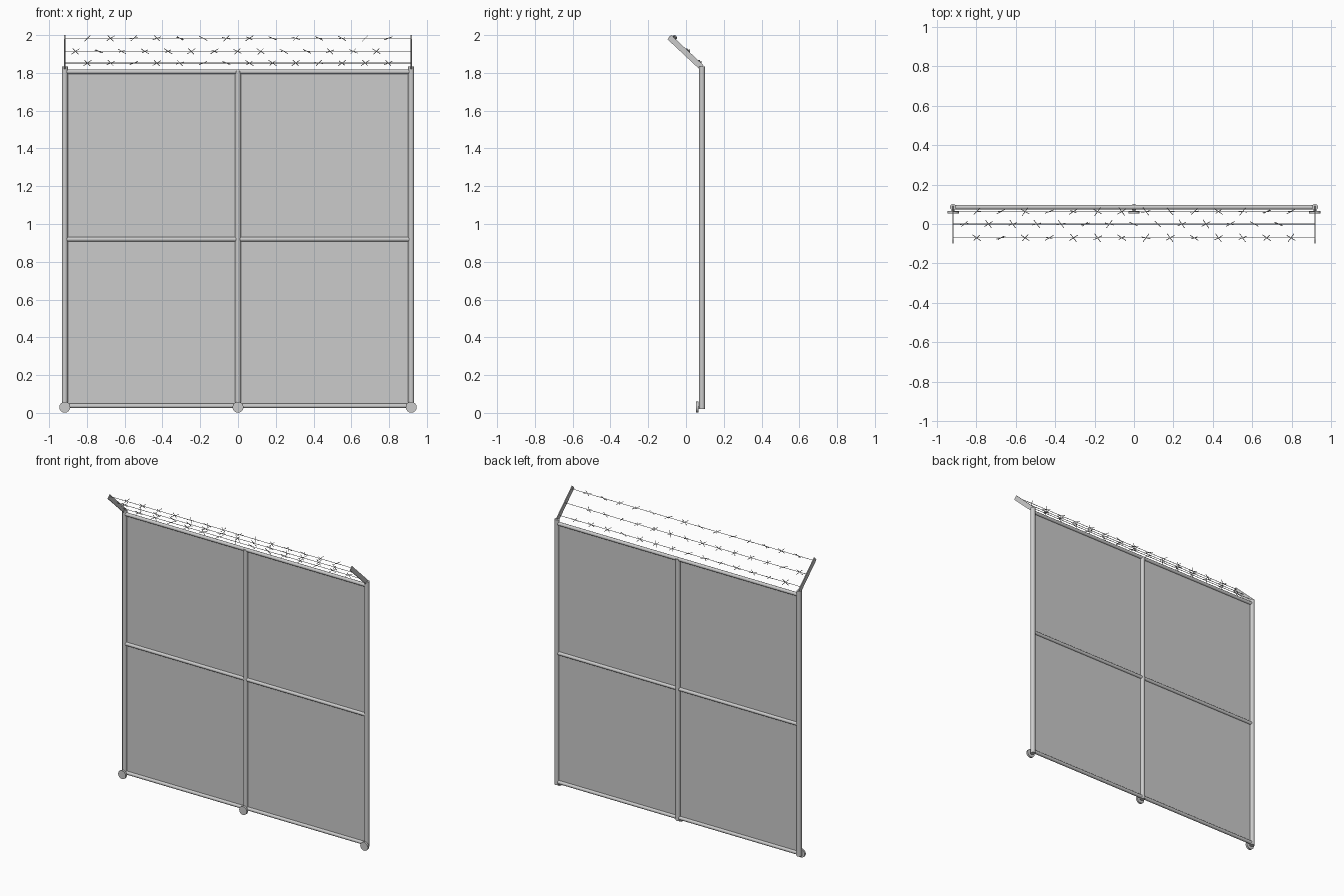
import bpy, bmesh, math, random
from mathutils import Vector, Matrix

if "Cube" in bpy.data.objects:
    bpy.data.objects.remove(bpy.data.objects["Cube"])

random.seed(4)
Y = 0.085          # plane of the frame
PX = 0.917         # outer post position


def add_tube(bm, a, b, r, sides):
    a, b = Vector(a), Vector(b)
    d = b - a
    m = Matrix.Translation((a + b) / 2) @ d.to_track_quat('Z', 'Y').to_matrix().to_4x4()
    bmesh.ops.create_cone(bm, cap_ends=True, segments=sides, radius1=r, radius2=r,
                          depth=d.length, matrix=m)


def finish(name, bm, smooth=True):
    me = bpy.data.meshes.new(name)
    bm.to_mesh(me)
    bm.free()
    ob = bpy.data.objects.new(name, me)
    bpy.context.collection.objects.link(ob)
    if smooth:
        bpy.context.view_layer.objects.active = ob
        bpy.ops.object.select_all(action='DESELECT')
        ob.select_set(True)
        bpy.ops.object.shade_smooth_by_angle(angle=math.radians(46))
    return ob


def tube(name, a, b, r, sides=12):
    bm = bmesh.new()
    add_tube(bm, a, b, r, sides)
    return finish(name, bm)


# Upright posts
for name, x, top in (("left_post", -PX, 1.835), ("middle_post", 0, 1.81), ("right_post", PX, 1.835)):
    tube(name, (x, Y, 0.02), (x, Y, top), 0.016)

# Horizontal rails
for name, z in (("bottom_rail", 0.037), ("middle_rail", 0.919), ("top_rail", 1.806)):
    tube(name, (-PX, Y, z), (PX, Y, z), 0.012)

# Mesh panel, a single sheet
bm = bmesh.new()
bm.faces.new([bm.verts.new((x, Y, z)) for x, z in
              ((-PX, 0.037), (PX, 0.037), (PX, 1.806), (-PX, 1.806))])
finish("fence_panel", bm, False)

# Wheels with short axles
for name, x in (("left_wheel", -PX), ("middle_wheel", 0), ("right_wheel", PX)):
    bm = bmesh.new()
    add_tube(bm, (x, 0.054, 0.03), (x, 0.067, 0.03), 0.029, 16)
    add_tube(bm, (x, 0.06, 0.03), (x, Y, 0.03), 0.007, 8)
    finish(name, bm)

# Slanted flat arms on the outer posts
lo, hi = Vector((0, 0.082, 1.83)), Vector((0, -0.088, 1.989))
d = (hi - lo).normalized()
n = Vector((0, -d.z, d.y)) * 0.015
for name, x in (("left_arm", -PX), ("right_arm", PX)):
    bm = bmesh.new()
    f = bm.faces.new([bm.verts.new(p + Vector((x - 0.003, 0, 0)))
                      for p in (lo + n, hi + n, hi - n, lo - n)])
    ext = bmesh.ops.extrude_face_region(bm, geom=[f])
    bmesh.ops.translate(bm, vec=(0.006, 0, 0),
                        verts=[v for v in ext["geom"] if isinstance(v, bmesh.types.BMVert)])
    bmesh.ops.recalc_face_normals(bm, faces=bm.faces)
    finish(name, bm, False)

# Barbed wire strands, each barb a pair of crossing spikes
for name, y, z, x0 in (("lower_wire", 0.063, 1.852, -0.797),
                       ("centre_wire", 0.0, 1.914, -0.86),
                       ("upper_wire", -0.07, 1.983, -0.797)):
    bm = bmesh.new()
    add_tube(bm, (-PX, y, z), (PX, y, z), 0.0018, 6)
    for i in range(14):
        c = Vector((x0 + 0.1225 * i, y, z))
        spin = Matrix.Rotation(random.uniform(0, math.tau), 3, 'X')
        for tilt, roll in ((35, 0), (-55, 50)):
            t = math.radians(tilt)
            v = Vector((math.cos(t), math.sin(t), 0)) * 0.026
            v = spin @ Matrix.Rotation(math.radians(roll), 3, 'X') @ v
            # keep the spikes close to the wire
            v.z = max(-0.015, min(0.015, v.z))
            add_tube(bm, c - v, c + v, 0.0018, 5)
    finish(name, bm)
